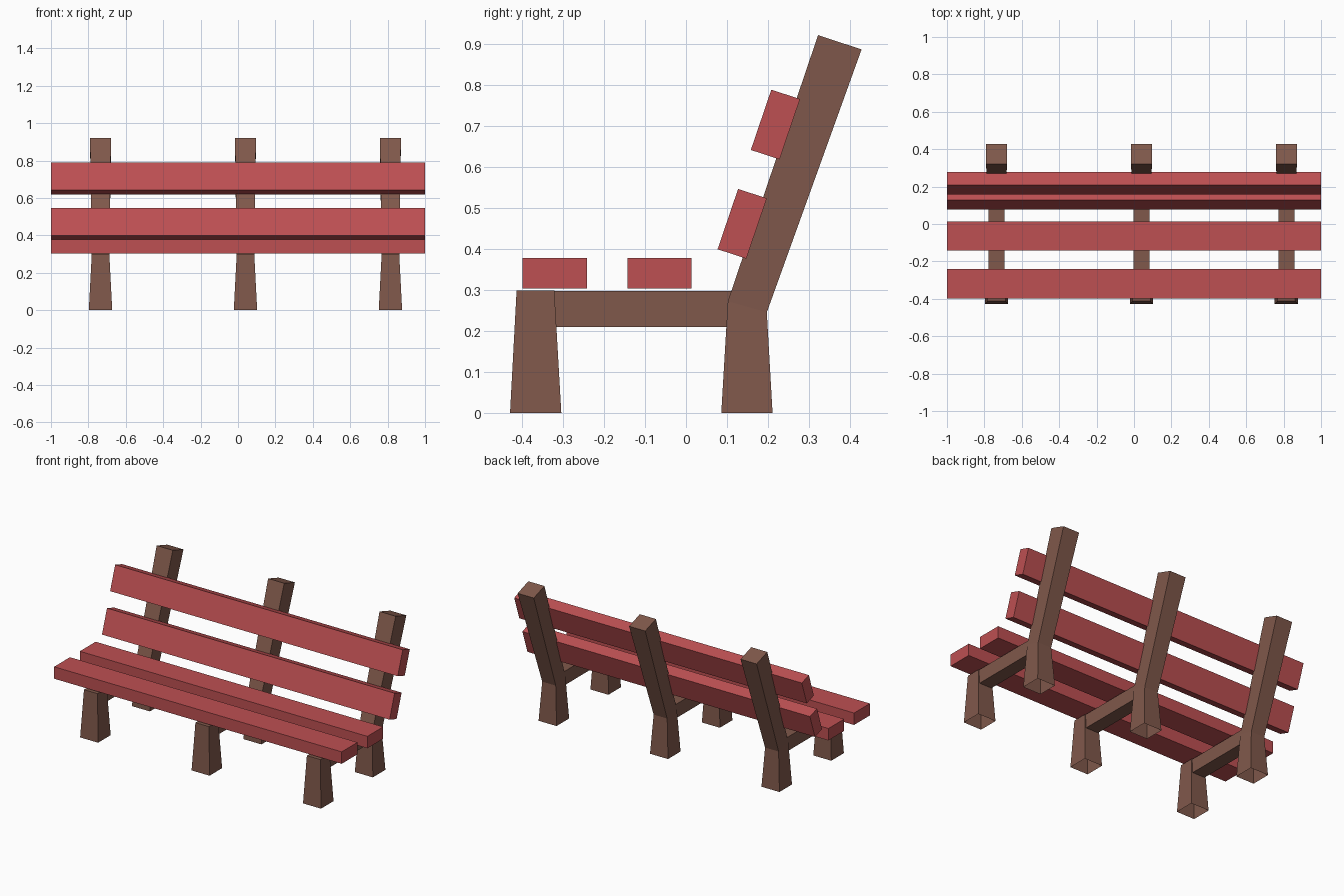
import bpy, bmesh

if "Cube" in bpy.data.objects:
    bpy.data.objects.remove(bpy.data.objects["Cube"])


def material(name, rgb):
    m = bpy.data.materials.new(name)
    m.diffuse_color = (*rgb, 1)
    m.use_nodes = True
    m.node_tree.nodes["Principled BSDF"].inputs["Base Color"].default_value = m.diffuse_color
    return m


red = material("red painted slats", (0.51, 0.08, 0.085))
brown = material("brown timber", (0.215, 0.098, 0.07))


def make_object(name, bm, mat):
    bmesh.ops.recalc_face_normals(bm, faces=bm.faces)
    me = bpy.data.meshes.new(name)
    bm.to_mesh(me)
    bm.free()
    me.materials.append(mat)
    ob = bpy.data.objects.new(name, me)
    bpy.context.collection.objects.link(ob)
    return ob


def post(name, cx, rings):
    """Square post lofted through (front y, front z, back y, back z, half width); open foot."""
    bm = bmesh.new()
    loops = []
    for fy, fz, by, bz, h in rings:
        loops.append([bm.verts.new(p) for p in (
            (cx - h, fy, fz), (cx + h, fy, fz), (cx + h, by, bz), (cx - h, by, bz))])
    for a, b in zip(loops, loops[1:]):
        for i in range(4):
            j = (i + 1) % 4
            bm.faces.new((a[i], a[j], b[j], b[i]))
    bm.faces.new(loops[-1])
    # an open mesh still gets consistent outward normals
    return make_object(name, bm, brown)


def bar(name, x0, x1, profile, mat):
    """Extrude a (y, z) profile along x."""
    bm = bmesh.new()
    f = bm.faces.new([bm.verts.new((x0, y, z)) for y, z in profile])
    ext = bmesh.ops.extrude_face_region(bm, geom=[f], use_keep_orig=True)
    verts = [v for v in ext["geom"] if isinstance(v, bmesh.types.BMVert)]
    bmesh.ops.translate(bm, verts=verts, vec=(x1 - x0, 0, 0))
    return make_object(name, bm, mat)


def rect(y0, y1, z0, z1):
    return [(y0, z0), (y1, z0), (y1, z1), (y0, z1)]


# Three support frames: front leg, back leg bending into the backrest post, and beam
for n, cx in enumerate((-0.735, 0.04, 0.815), 1):
    post(f"front_leg_{n}", cx, [
        (-0.429, 0, -0.304, 0, 0.0625),
        (-0.413, 0.298, -0.321, 0.298, 0.047)])
    post(f"back_leg_and_post_{n}", cx, [
        (0.086, 0, 0.211, 0, 0.0625),
        (0.102, 0.272, 0.197, 0.245, 0.047),
        (0.322, 0.921, 0.428, 0.886, 0.056)])
    bar(f"seat_beam_{n}", cx - 0.043, cx + 0.043, rect(-0.33, 0.123, 0.21, 0.2975), brown)

# Seat slats
for n, y in enumerate((-0.398, -0.143), 1):
    bar(f"seat_slat_{n}", -1, 1, rect(y, y + 0.157, 0.303, 0.378), red)

# Leaning backrest slats
for n, (y, z) in enumerate(((0.077, 0.399), (0.158, 0.641)), 1):
    bar(f"back_slat_{n}", -1, 1, [
        (y, z), (y + 0.07, z - 0.023), (y + 0.12, z + 0.124), (y + 0.05, z + 0.147)], red)
